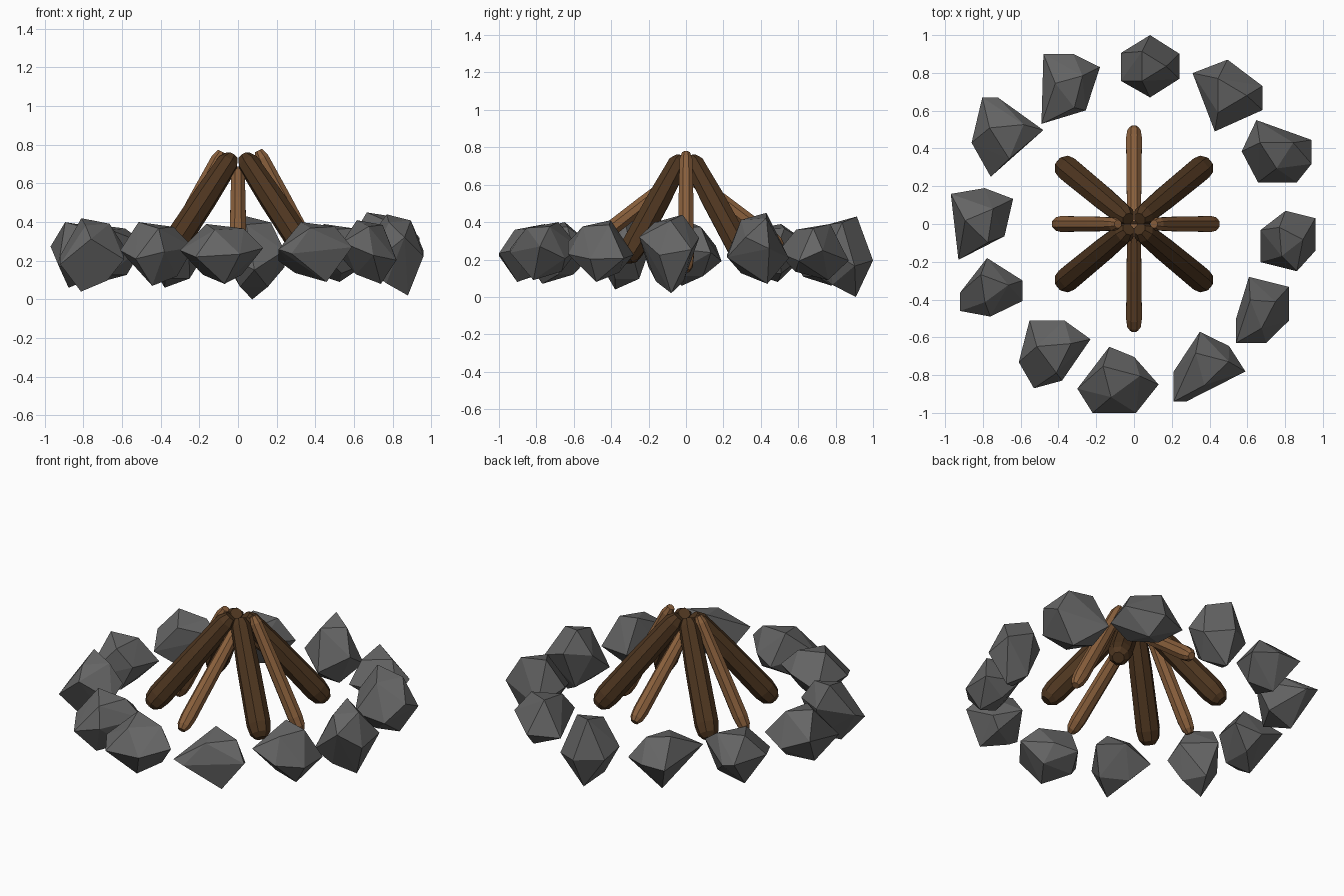
import bpy, bmesh, math, random
from mathutils import Vector

if "Cube" in bpy.data.objects:
    bpy.data.objects.remove(bpy.data.objects["Cube"])

random.seed(7)


def material(name, rgb):
    m = bpy.data.materials.new(name)
    m.diffuse_color = (*rgb, 1)
    m.use_nodes = True
    m.node_tree.nodes["Principled BSDF"].inputs["Base Color"].default_value = m.diffuse_color
    return m


STONE = material("stone_grey", (0.13, 0.13, 0.13))
DARK = material("dark_wood", (0.075, 0.036, 0.014))
LIGHT = material("light_wood", (0.25, 0.115, 0.045))


def finish(name, bm, mat):
    bmesh.ops.recalc_face_normals(bm, faces=bm.faces)
    me = bpy.data.meshes.new(name)
    bm.to_mesh(me)
    bm.free()
    me.materials.append(mat)
    ob = bpy.data.objects.new(name, me)
    bpy.context.collection.objects.link(ob)


def stone(name, lo, hi, corners, shoulders=()):
    """Faceted rock in a box: hull of girdle corners, a top cap and a low outward tip."""
    pts = []

    def add(degrees, r, z):
        a = math.radians(degrees)
        pts.append((r * math.cos(a), r * math.sin(a), z))

    for d in corners:  # corners touch the sides of the box
        a = math.radians(d)
        add(d, 1 / max(abs(math.cos(a)), abs(math.sin(a))), random.uniform(-0.35, 0.45))
    for d in shoulders:  # shoulders sit further in
        add(d, 0.8, random.uniform(-0.3, 0.4))
    for k in range(3):
        add(corners[0] + 30 + 120 * k, 0.55, (1, 0.8, 0.85)[k])
    out = math.degrees(math.atan2(lo[1] + hi[1], lo[0] + hi[0]))
    for turn, r, z in ((15, 0.45, -1), (125, 0.55, -0.7), (240, 0.55, -0.7)):
        add(out + turn, r, z)
    bm = bmesh.new()
    for p in pts:
        bm.verts.new([(lo[i] + hi[i]) / 2 + p[i] * (hi[i] - lo[i]) / 2 for i in range(3)])
    bmesh.ops.convex_hull(bm, input=bm.verts)
    bmesh.ops.delete(bm, geom=[v for v in bm.verts if not v.link_faces], context='VERTS')
    finish(name, bm, STONE)


def log(name, top, end, radius, mat, sides=8):
    """Straight log with chamfered ends, slightly thinner at the top."""
    top, end = Vector(top), Vector(end)
    axis = (end - top).normalized()
    side = axis.cross(Vector((0, 0, 1))).normalized()
    up = side.cross(axis)
    bm = bmesh.new()
    rings = []
    for t, r in ((0, 0.5), (0.06, 0.82), (0.4, 0.95), (0.88, 1.0), (0.96, 0.85), (1, 0.5)):
        ring = []
        for k in range(sides):
            a = math.tau * (k + 0.5) / sides
            ring.append(bm.verts.new(top.lerp(end, t) + radius * r * (side * math.cos(a) + up * math.sin(a))))
        rings.append(ring)
    for a, b in zip(rings, rings[1:]):
        for k in range(sides):
            j = (k + 1) % sides
            bm.faces.new((a[k], a[j], b[j], b[k]))
    bm.faces.new(rings[0])
    bm.faces.new(rings[-1])
    finish(name, bm, mat)


# ring of stones: x range, y range, z range, corner directions, shoulder directions
STONES = [
    (-0.07, 0.24, 0.67, 1.00, 0.00, 0.43, (90, 22, -22, -90, 205, 157)),
    (0.31, 0.68, 0.49, 0.87, 0.09, 0.39, (90, 15, -22, -110, 148)),
    (0.57, 0.94, 0.22, 0.55, 0.07, 0.45, (120, 20, -22, -60, -118, 180)),
    (0.67, 0.96, -0.25, 0.07, 0.02, 0.44, (95, 37, -18, -72, 215, 160)),
    (0.54, 0.82, -0.63, -0.28, 0.08, 0.41, (117, 35, -18, -82, 225, 195)),
    (0.21, 0.59, -0.94, -0.57, 0.09, 0.40, (105, -8, -123, 225, 188), (47,)),
    (-0.30, 0.13, -1.00, -0.65, 0.08, 0.39, (102, -8, -66, -122, 195), (60,)),
    (-0.61, -0.23, -0.87, -0.51, 0.07, 0.40, (125, 75, 24, -120, 193), (-75,)),
    (-0.92, -0.59, -0.49, -0.18, 0.04, 0.42, (98, 13, -25, -92, 219, 190)),
    (-0.97, -0.64, -0.19, 0.19, 0.06, 0.40, (140, 85, 35, -127), (-25,)),
    (-0.86, -0.48, 0.25, 0.67, 0.08, 0.39, (125, 105, 10, -115, 188)),
    (-0.49, -0.18, 0.53, 0.90, 0.06, 0.38, (133, 85, 32, 225), (-50,)),
]
for i, (x0, x1, y0, y1, z0, z1, *dirs) in enumerate(STONES):
    stone(f"stone_{i + 1}", (x0, y0, z0), (x1, y1, z1), *dirs)

# thick diagonal logs
for sx in (-1, 1):
    for sy in (-1, 1):
        log(f"thick_log_{'right' if sx > 0 else 'left'}_{'back' if sy > 0 else 'front'}",
            (0.03 * sx, 0.027 * sy, 0.74), (0.385 * sx, 0.32 * sy, 0.2), 0.07, DARK)

# thin logs along the axes
log("thin_log_right", (0.105, 0, 0.77), (0.435, 0, 0.14), 0.045, LIGHT)
log("thin_log_left", (-0.085, 0, 0.765), (-0.415, 0, 0.14), 0.045, LIGHT)
log("thin_log_front", (0, -0.01, 0.67), (0, -0.56, 0.24), 0.045, LIGHT)
log("thin_log_back", (0, 0.0, 0.66), (0, 0.51, 0.27), 0.045, LIGHT)
